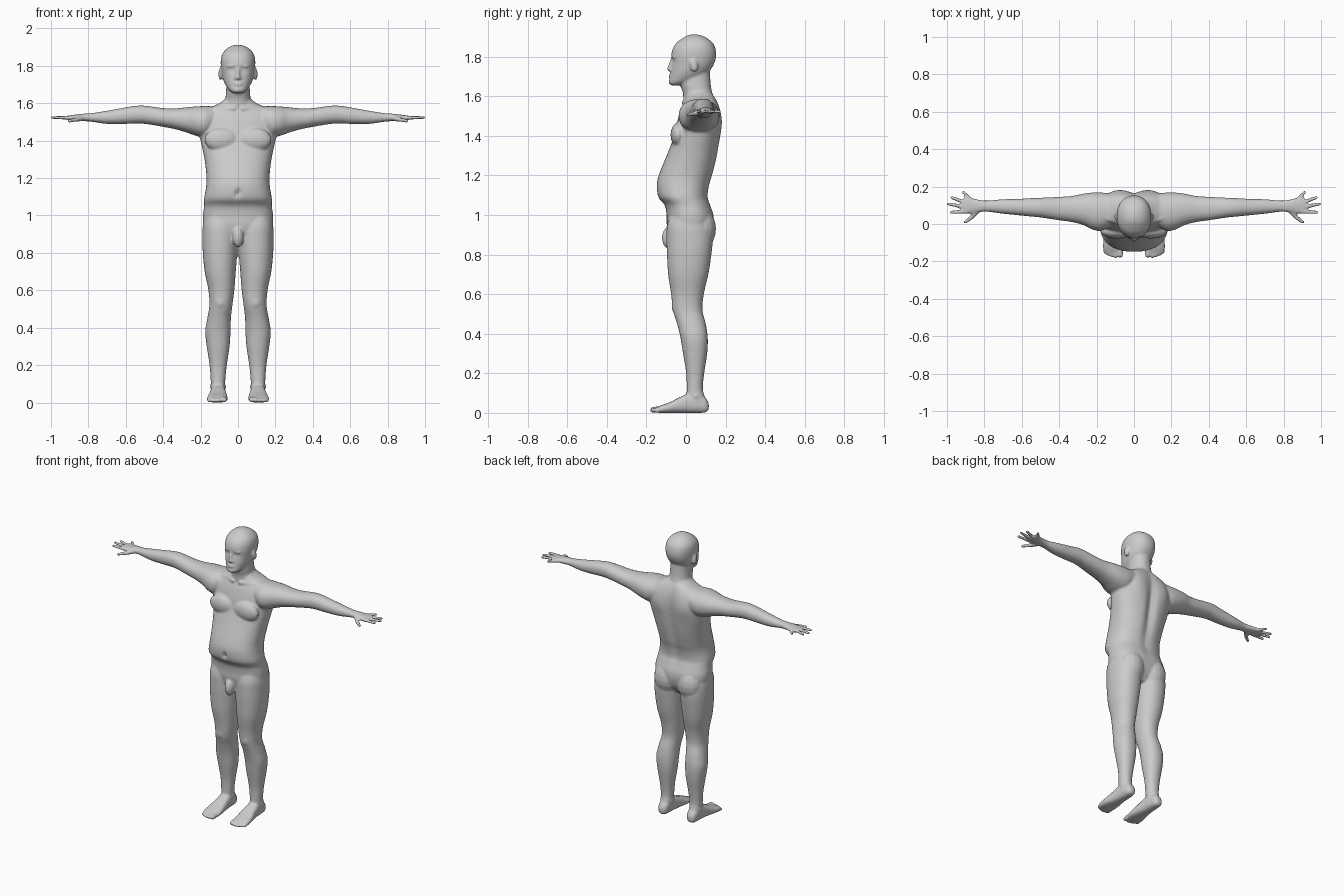
import bpy, bmesh, math
from mathutils import Vector, Matrix

bm = bmesh.new()

# One small sphere that is stamped for every rounded part
ball = bmesh.new()
bmesh.ops.create_uvsphere(ball, u_segments=16, v_segments=10, radius=1)
ball.verts.index_update()
BALL_POINTS = [v.co.copy() for v in ball.verts]
BALL_FACES = [[v.index for v in f.verts] for f in ball.faces]
ball.free()


def gauss(*v):
    return math.exp(-sum(k * k for k in v))


def stamp(place, mirror):
    for side in ((1, -1) if mirror else (1,)):
        verts = []
        for p in BALL_POINTS:
            q = place(p)
            verts.append(bm.verts.new((q.x * side, q.y, q.z)))
        for f in BALL_FACES:
            bm.faces.new([verts[i] for i in f])


def blob(c, r, mirror=False, tilt=0):
    m = (Matrix.Translation(c) @ Matrix.Rotation(tilt, 4, 'X') @ Matrix.Diagonal((*r, 1)))
    stamp(lambda p: m @ p, mirror)


def rod(a, b, r0, r1, mirror=False):
    """Tapered rod with round ends: a ball pulled apart at its equator."""
    a, b = Vector(a), Vector(b)
    q = (b - a).to_track_quat('Z', 'Y')
    stamp(lambda p: b + q @ p * r1 if p.z > .001 else a + q @ p * r0, mirror)


def spline(rings, sub=6):
    """Smoothly interpolate rings whose first entry is the position along the axis."""
    n, out = len(rings), []
    tan = []
    for i in range(n):
        a, b = rings[max(i - 1, 0)], rings[min(i + 1, n - 1)]
        tan.append([(q - p) / (b[0] - a[0]) for p, q in zip(a, b)])
    for i in range(n - 1):
        h = rings[i + 1][0] - rings[i][0]
        for s in range(sub):
            u = s / sub
            c0, c1 = 2*u**3 - 3*u*u + 1, 3*u*u - 2*u**3
            d0, d1 = (u**3 - 2*u*u + u) * h, (u**3 - u*u) * h
            out.append([c0*p + c1*q + d0*m + d1*k for p, q, m, k in
                        zip(rings[i], rings[i + 1], tan[i], tan[i + 1])])
    return out + [list(rings[-1])]


def loft(rings, axis, power=2.2, mirror=False, shape=None, seg=48):
    """Skin ovals (t, a0, a1, b0, b1) placed along an axis, optionally on both sides."""
    for side in ((1, -1) if mirror else (1,)):
        loops = []
        for t, a0, a1, b0, b1 in spline(rings):
            loop = []
            for i in range(seg):
                w = 2 * math.pi * i / seg
                c, s = math.cos(w), math.sin(w)
                a = (a0 + a1)/2 + (a1 - a0)/2 * math.copysign(abs(c)**(2/power), c)
                b = (b0 + b1)/2 + (b1 - b0)/2 * math.copysign(abs(s)**(2/power), s)
                p = {'z': (a, b, t), 'x': (t, a, b), 'y': (a, t, b)}[axis]
                p = shape(*p, s) if shape else p
                loop.append(bm.verts.new((p[0] * side, p[1], p[2])))
            loops.append(loop)
        for l0, l1 in zip(loops, loops[1:]):
            for i in range(seg):
                j = (i + 1) % seg
                bm.faces.new((l0[i], l0[j], l1[j], l1[i]))
        bm.faces.new(loops[0])
        bm.faces.new(loops[-1])


# Torso with spine groove, shoulder blades and navel
def torso_shape(x, y, z, s):
    if s > 0:
        y -= s * .022 * gauss(x / .03, (z - 1.33) / .22)
        y += s * .010 * gauss((abs(x) - .1) / .05, (z - 1.47) / .08)
    else:
        y += .018 * gauss(x / .010, (z - 1.12) / .018)
    return x, y, z


torso = [(z, -w, w, f, b) for z, w, f, b in (
    (.85, .09, -.06, .09), (.90, .165, -.085, .125), (.95, .185, -.097, .14),
    (1.0, .188, -.098, .14), (1.05, .181, -.108, .124), (1.09, .181, -.14, .112),
    (1.15, .171, -.148, .12), (1.2, .168, -.138, .136), (1.3, .179, -.098, .16),
    (1.4, .2, -.06, .174), (1.47, .215, -.045, .178), (1.53, .205, -.027, .172),
    (1.57, .165, -.01, .16), (1.6, .1, -.005, .145), (1.63, .06, 0, .12))]
loft(torso, 'z', 2.35, shape=torso_shape, seg=72)
blob((.09, -.04, 1.405), (.09, .038, .062), True)                 # chest
rod((.025, -.012, 1.57), (.16, .035, 1.572), .011, .011, True)    # collar bones
blob((.085, .075, .93), (.086, .077, .105), True)                 # buttocks
blob((0, -.088, .885), (.03, .034, .055))                         # groin

# Legs
loft([(.03, .072, .144, .01, .09), (.07, .070, .145, .002, .096),
      (.12, .068, .146, .004, .085), (.2, .06, .152, .001, .092),
      (.3, .045, .167, -.015, .107), (.38, .04, .175, -.028, .11),
      (.45, .038, .164, -.045, .1), (.52, .03, .153, -.066, .083),
      (.6, .02, .158, -.075, .09), (.7, .012, .178, -.09, .113),
      (.8, .004, .188, -.096, .128), (.88, 0, .19, -.098, .135),
      (.95, 0, .187, -.095, .125), (1.03, .02, .165, -.07, .1)], 'z', mirror=True)
blob((.094, -.048, .54), (.035, .024, .045), True)                # kneecaps
blob((.107, .05, .085), (.046, .018, .018), True)                 # ankle bones

# Feet and toes
loft([(-.16, .062, .155, .004, .022), (-.13, .056, .166, 0, .036),
      (-.08, .056, .162, 0, .055), (-.03, .062, .152, 0, .08),
      (.02, .067, .146, 0, .1), (.06, .07, .143, 0, .1),
      (.1, .077, .137, .003, .075), (.115, .09, .124, .015, .05)], 'y', 2.6, True)
for x, tip, r in ((.074, -.181, .016), (.098, -.183, .012), (.118, -.178, .0115),
                  (.137, -.170, .011), (.154, -.159, .0105)):
    rod((x, -.12, .02), (x, tip + r, r), r, r, True)

# Arms out to the palms
loft([(.08, .02, .155, 1.48, 1.58), (.17, -.035, .168, 1.42, 1.585),
      (.22, -.03, .168, 1.425, 1.583), (.27, -.006, .162, 1.442, 1.579),
      (.33, .010, .15, 1.46, 1.573), (.4, .02, .145, 1.474, 1.574),
      (.5, .035, .14, 1.49, 1.587), (.55, .04, .138, 1.492, 1.586),
      (.6, .045, .135, 1.49, 1.578), (.7, .055, .132, 1.49, 1.56),
      (.79, .066, .125, 1.502, 1.546), (.83, .062, .13, 1.505, 1.544),
      (.88, .055, .142, 1.509, 1.538), (.91, .058, .142, 1.512, 1.534)],
     'x', mirror=True)

# Fingers and thumbs
for p, q in (((.89, .066), (.978, .063)), ((.9, .09), (.993, .107)),
             ((.895, .112), (.974, .141)), ((.875, .13), (.912, .169))):
    rod((*p, 1.522), (*q, 1.524), .0115, .009, True)
rod((.835, .075, 1.52), (.868, .036, 1.512), .016, .012, True)
rod((.868, .036, 1.512), (.902, .010, 1.506), .012, .0095, True)

# Neck
loft([(z, -w, w, f, b) for z, w, f, b in (
    (1.53, .085, .0, .15), (1.58, .078, -.012, .146), (1.62, .068, -.016, .132),
    (1.66, .064, -.028, .125), (1.74, .06, -.02, .12))], 'z')


# Head with eye sockets
def head_shape(x, y, z, s):
    if s < 0:
        y += .014 * gauss((abs(x) - .033) / .017, (z - 1.782) / .014)
    return x, y, z


loft([(z, -w, w, f, b) for z, w, f, b in (
    (1.655, .025, -.078, -.03), (1.668, .045, -.086, .02), (1.69, .062, -.082, .07),
    (1.72, .077, -.078, .112), (1.76, .087, -.073, .14), (1.8, .092, -.075, .152),
    (1.84, .091, -.067, .149), (1.87, .08, -.048, .135), (1.895, .056, -.015, .104),
    (1.908, .03, .01, .075), (1.913, .008, .03, .05))], 'z', shape=head_shape)
rod((0, -.07, 1.785), (0, -.086, 1.738), .008, .0115)             # nose
blob((.011, -.077, 1.735), (.009, .011, .008), True)              # nostrils
blob((.033, -.050, 1.779), (.015, .014, .010), True)              # eyes
blob((.034, -.061, 1.797), (.024, .010, .006), True)              # brows
blob((0, -.079, 1.706), (.024, .010, .005))                       # upper lip
blob((0, -.077, 1.696), (.020, .011, .005))                       # lower lip
blob((0, -.074, 1.672), (.022, .015, .013))                       # chin
blob((.094, .04, 1.755), (.011, .020, .034), True, .2)            # ears

# Fuse everything into one skin
bmesh.ops.recalc_face_normals(bm, faces=bm.faces[:])
mesh = bpy.data.meshes.new("body")
bm.to_mesh(mesh)
bm.free()
body = bpy.data.objects.new("body", mesh)
bpy.context.collection.objects.link(body)
fuse = body.modifiers.new("fuse", 'REMESH')
fuse.mode = 'VOXEL'
fuse.voxel_size = .007
fuse.use_smooth_shade = True
soft = body.modifiers.new("soften", 'SMOOTH')
soft.factor = .5
soft.iterations = 3
bpy.context.view_layer.objects.active = body
body.select_set(True)
for name in ("fuse", "soften"):
    bpy.ops.object.modifier_apply(modifier=name)
